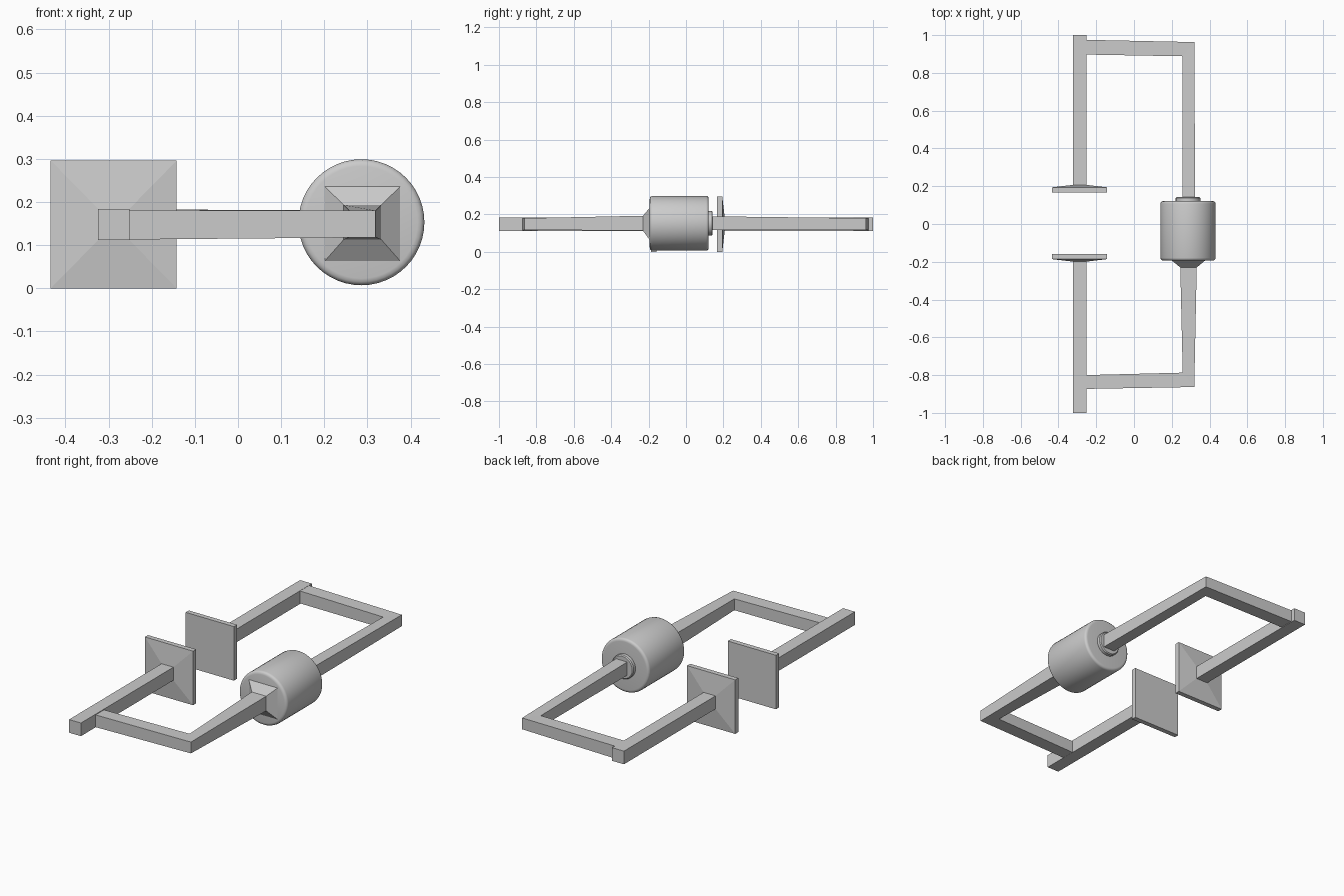
import bpy, bmesh, math

if "Cube" in bpy.data.objects:
    bpy.data.objects.remove(bpy.data.objects["Cube"])


def finish(bm, name):
    bmesh.ops.recalc_face_normals(bm, faces=bm.faces)
    me = bpy.data.meshes.new(name)
    bm.to_mesh(me)
    bm.free()
    ob = bpy.data.objects.new(name, me)
    bpy.context.collection.objects.link(ob)
    return ob


def loft(name, rings):
    """Skin a list of four-point rings and cap both ends."""
    bm = bmesh.new()
    vs = [[bm.verts.new(p) for p in r] for r in rings]
    for a, b in zip(vs, vs[1:]):
        for i in range(4):
            j = (i + 1) % 4
            bm.faces.new((a[i], a[j], b[j], b[i]))
    bm.faces.new(vs[0])
    bm.faces.new(vs[-1])
    return finish(bm, name)


def square(cx, cz, hx, hz, y):
    """Rectangle facing along y."""
    return [(cx - hx, y, cz - hz), (cx + hx, y, cz - hz),
            (cx + hx, y, cz + hz), (cx - hx, y, cz + hz)]


def upright(inner, outer, z0, z1):
    """Vertical rectangle between an inner and an outer plan point."""
    (xi, yi), (xo, yo) = inner, outer
    return [(xi, yi, z0), (xo, yo, z0), (xo, yo, z1), (xi, yi, z1)]


def lathe(name, profile, cx, cz, segments=48):
    """Spin a (radius, y) profile around a line parallel to y."""
    bm = bmesh.new()
    pts = [bm.verts.new((cx + r, y, cz)) for r, y in profile]
    edges = [bm.edges.new(e) for e in zip(pts, pts[1:])]
    bmesh.ops.spin(bm, geom=pts + edges, cent=(cx, 0, cz), axis=(0, 1, 0),
                   angle=2 * math.pi, steps=segments)
    bmesh.ops.remove_doubles(bm, verts=bm.verts, dist=1e-4)
    ob = finish(bm, name)
    bpy.ops.object.select_all(action='DESELECT')
    ob.select_set(True)
    bpy.context.view_layer.objects.active = ob
    bpy.ops.object.shade_smooth_by_angle(angle=math.radians(40))
    return ob


# Facing plates with a shallow pyramid back running into a square rod
PX, PZ = -0.288, 0.148
for side, s, inner in (("front", -1, 0.159), ("back", 1, 0.167)):
    loft(side + "_plate_and_rod", [
        square(PX, PZ, 0.146, 0.148, s * inner),
        square(PX, PZ, 0.146, 0.148, s * (inner + 0.027)),
        square(PX, PZ, 0.036, 0.036, s * (inner + 0.04)),
        square(PX, PZ, 0.036, 0.036, s * 1.0)])

# Rounded drum with a small collar on its back end
CX, CZ = 0.286, 0.153
lathe("drum", [(0, -0.194), (0.13, -0.194), (0.138, -0.192), (0.144, -0.187),
               (0.146, -0.179), (0.146, 0.108), (0.144, 0.115), (0.138, 0.12),
               (0.13, 0.121), (0, 0.121)], CX, CZ)
lathe("collar", [(0, 0.115), (0.065, 0.115), (0.065, 0.138), (0.06, 0.143),
                 (0, 0.143)], CX, CZ)

# Front arm: rod side, mitred corner, then widening to a flared foot on the drum
loft("front_arm", [
    upright((-0.256, -0.80), (-0.256, -0.873), 0.113, 0.18),
    upright((0.258, -0.787), (0.319, -0.863), 0.118, 0.18),
    [(0.245, -0.23, 0.113), (0.332, -0.23, 0.113),
     (0.332, -0.23, 0.193), (0.245, -0.23, 0.193)],
    [(0.2, -0.193, 0.062), (0.377, -0.193, 0.062),
     (0.377, -0.193, 0.237), (0.2, -0.193, 0.237)]])

# Back arm: rod side, mitred corner, then straight into the collar
loft("back_arm", [
    upright((-0.256, 0.897), (-0.256, 0.975), 0.115, 0.183),
    upright((0.258, 0.888), (0.319, 0.963), 0.118, 0.18),
    [(0.256, 0.14, 0.117), (0.324, 0.14, 0.117),
     (0.324, 0.14, 0.19), (0.256, 0.14, 0.19)]])
